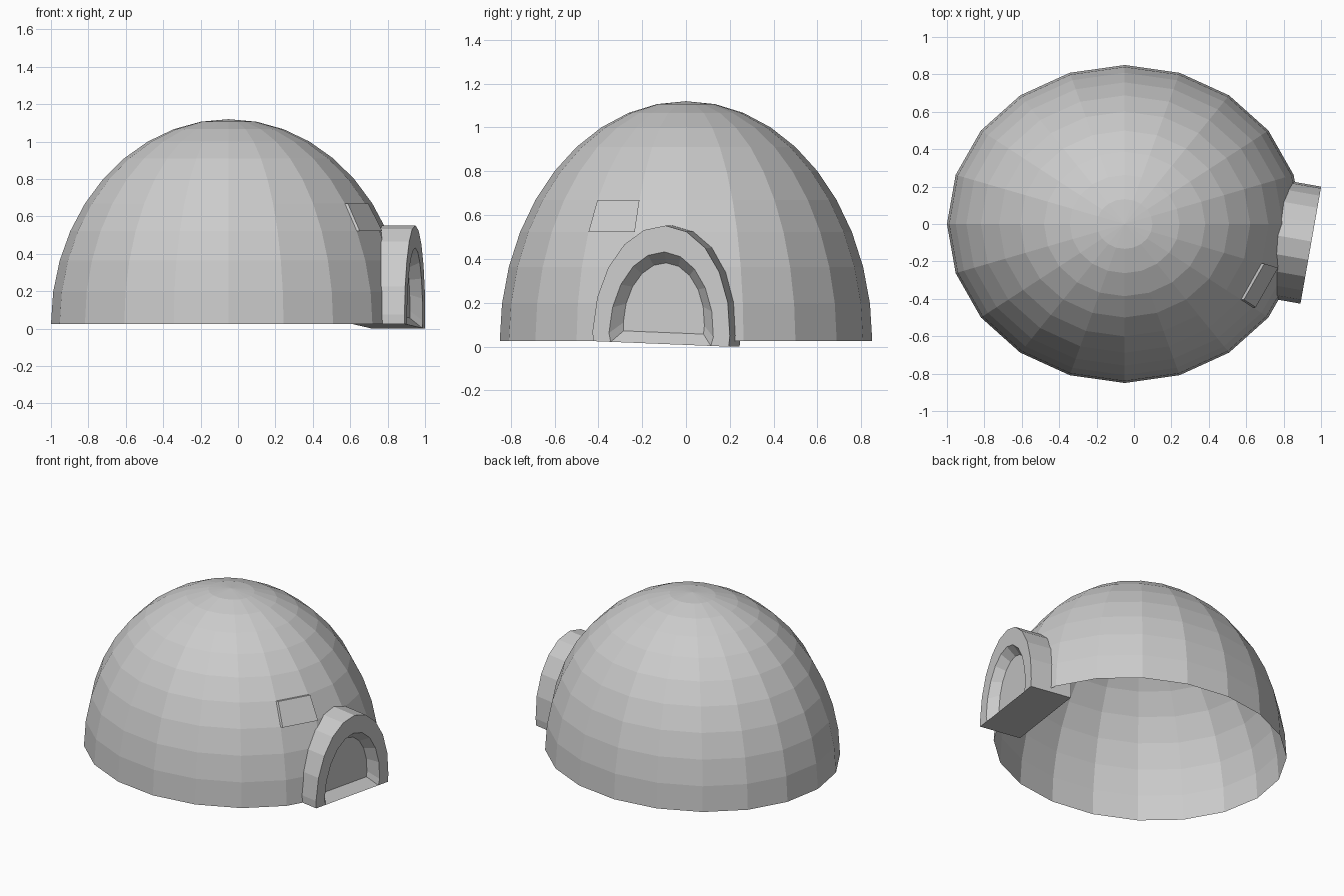
import bpy, bmesh
from math import sin, cos, pi, radians
from mathutils import Vector, Matrix

if "Cube" in bpy.data.objects:
    bpy.data.objects.remove(bpy.data.objects["Cube"])


def add_object(name, bm):
    mesh = bpy.data.meshes.new(name)
    bm.to_mesh(mesh)
    bm.free()
    obj = bpy.data.objects.new(name, mesh)
    bpy.context.collection.objects.link(obj)
    return obj


# Dome: open half of a 20-sided sphere, stretched
bm = bmesh.new()
bmesh.ops.create_uvsphere(bm, u_segments=20, v_segments=20, radius=1)
bmesh.ops.delete(bm, geom=[v for v in bm.verts if v.co.z < -0.01], context='VERTS')
bm.transform(Matrix.Translation((-0.05, 0, 0.025)) @ Matrix.Diagonal((0.95, 0.85, 1.095, 1)))

# Window: one dome face pushed outwards along x
target = Vector((0.66, -0.324, 0.596))
pane = min(bm.faces, key=lambda f: (f.calc_center_median() - target).length)
pane = bmesh.ops.extrude_discrete_faces(bm, faces=[pane])['faces'][0]
bmesh.ops.translate(bm, verts=pane.verts, vec=(0.016, 0, 0))
add_object("dome", bm)

# Entrance: arched tunnel, turned and slightly tilted, with a recessed front
place = (Matrix.Translation((0.945, -0.115, 0.0125))
         @ Matrix.Rotation(radians(-10), 4, 'Z')
         @ Matrix.Rotation(radians(-2.3), 4, 'X'))
bm = bmesh.new()


def arch(depth, foot, half, base, spring, top, n=10):
    pts = [(-foot, base)]
    pts += [(-half * cos(pi * i / n), spring + (top - spring) * sin(pi * i / n))
            for i in range(n + 1)]
    pts.append((foot, base))
    return [bm.verts.new(place @ Vector((-depth, u, w))) for u, w in pts]


loops = [
    arch(0.285, 0.315, 0.318, 0.0, 0.05, 0.54),   # back, inside the dome
    arch(0.0, 0.315, 0.318, 0.0, 0.05, 0.54),     # front outer rim
    arch(0.0, 0.232, 0.242, 0.0, 0.04, 0.42),     # front inner rim
    arch(0.06, 0.185, 0.188, 0.052, 0.09, 0.37),  # recessed panel
]
for a, b in zip(loops, loops[1:]):
    for i in range(len(a)):
        j = (i + 1) % len(a)
        if a is loops[1] and j == 0:
            continue  # the rim has no bottom bar
        bm.faces.new((a[i], a[j], b[j], b[i]))
# close the floor edge between the two rims
bm.faces.new((loops[1][-1], loops[1][0], loops[2][0], loops[2][-1]))
bm.faces.new(loops[0])
bm.faces.new(loops[3])
bmesh.ops.recalc_face_normals(bm, faces=bm.faces)
add_object("entrance", bm)
